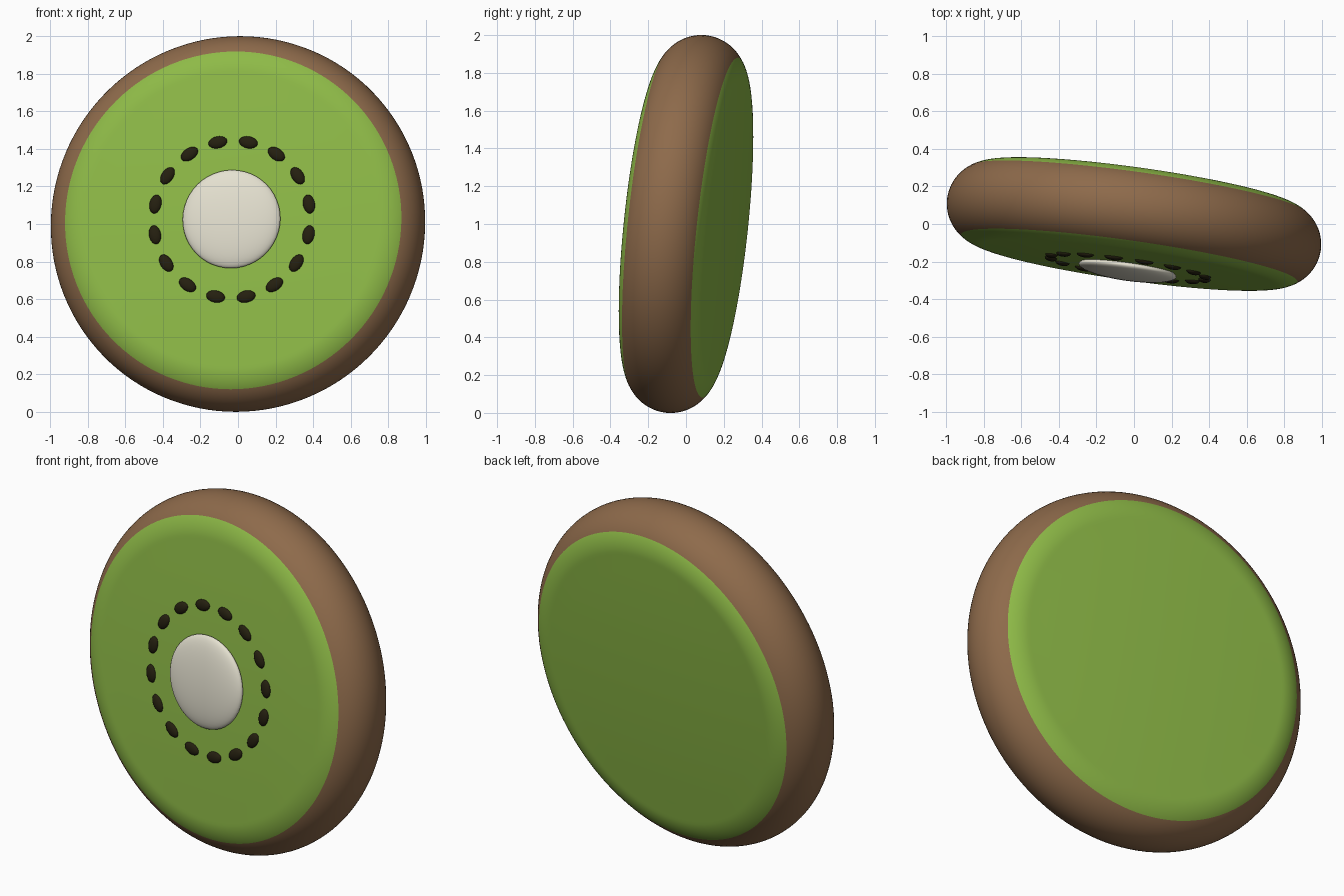
import bpy, bmesh, math
from mathutils import Matrix, Vector, Euler

if "Cube" in bpy.data.objects:
    bpy.data.objects.remove(bpy.data.objects["Cube"])

# Slice leans back and turns slightly; local -y is the decorated face
TILT = Matrix.Translation((0, 0, 1)) @ Euler((math.radians(-6), 0, math.radians(-8))).to_matrix().to_4x4()
RING, EDGE, BULGE = 0.785, 0.22, 0.018   # rim centre radius, rim rounding, face convexity
SKIN_ANGLE = 57                          # skin covers the rim up to this angle


def material(name, rgb):
    m = bpy.data.materials.new(name)
    m.diffuse_color = (*rgb, 1)
    m.use_nodes = True
    m.node_tree.nodes["Principled BSDF"].inputs["Base Color"].default_value = m.diffuse_color
    return m


skin = material("brown skin", (0.27, 0.145, 0.07))
flesh = material("green flesh", (0.27, 0.49, 0.063))
cream = material("cream core", (0.78, 0.75, 0.63))
dark = material("dark seed", (0.018, 0.014, 0.005))


def finish(name, bm, mats):
    bmesh.ops.recalc_face_normals(bm, faces=bm.faces)
    for f in bm.faces:
        f.smooth = True
    me = bpy.data.meshes.new(name)
    bm.to_mesh(me)
    bm.free()
    for m in mats:
        me.materials.append(m)
    ob = bpy.data.objects.new(name, me)
    ob.matrix_world = TILT
    bpy.context.collection.objects.link(ob)
    return ob


def face_depth(r):
    return EDGE + BULGE * (1 - (r / RING) ** 2)


# Fruit slice: half profile from front centre, round the rim, to back centre
radii = [RING * i / 8 for i in range(8)]
front = [(r, -face_depth(r)) for r in radii]
angles = [-90 + 33 * i / 8 for i in range(8)] + \
         [-SKIN_ANGLE + 2 * SKIN_ANGLE * i / 20 for i in range(21)] + \
         [90 - 33 * i / 8 for i in reversed(range(8))]
rim = [(RING + EDGE * math.cos(math.radians(a)), EDGE * math.sin(math.radians(a))) for a in angles]
back = [(r, -y) for r, y in reversed(front)]
profile = front + rim + back

bm = bmesh.new()
verts = [bm.verts.new((r, y, 0)) for r, y in profile]
edges = [bm.edges.new(pair) for pair in zip(verts, verts[1:])]
bmesh.ops.spin(bm, geom=verts + edges, cent=(0, 0, 0), axis=(0, 1, 0),
               angle=math.tau, steps=128, use_merge=True)
bmesh.ops.remove_doubles(bm, verts=bm.verts, dist=1e-5)
skin_radius = RING + EDGE * math.cos(math.radians(SKIN_ANGLE))
for f in bm.faces:
    c = f.calc_center_median()
    f.material_index = 1 if math.hypot(c.x, c.z) > skin_radius - 0.0005 else 0
finish("fruit_slice", bm, [flesh, skin])


def ellipsoid(bm, centre, size, turn=0, u=16, v=10):
    mat = Matrix.Translation(centre) @ Matrix.Rotation(turn, 4, 'Y') @ Matrix.Diagonal((*size, 1))
    bmesh.ops.create_uvsphere(bm, u_segments=u, v_segments=v, radius=1, matrix=mat)


# Pale domed core
bm = bmesh.new()
ellipsoid(bm, Vector((0, -0.25, 0)), (0.263, 0.05, 0.263), u=48, v=24)
finish("core", bm, [cream])

# Ring of seeds, each lying along the ring
bm = bmesh.new()
SEEDS, SEED_RING = 16, 0.421
for i in range(SEEDS):
    a = math.tau * (i + 0.5) / SEEDS
    centre = Vector((SEED_RING * math.sin(a), -face_depth(SEED_RING), SEED_RING * math.cos(a)))
    ellipsoid(bm, centre, (0.051, 0.018, 0.032), turn=a)
finish("seeds", bm, [dark])
